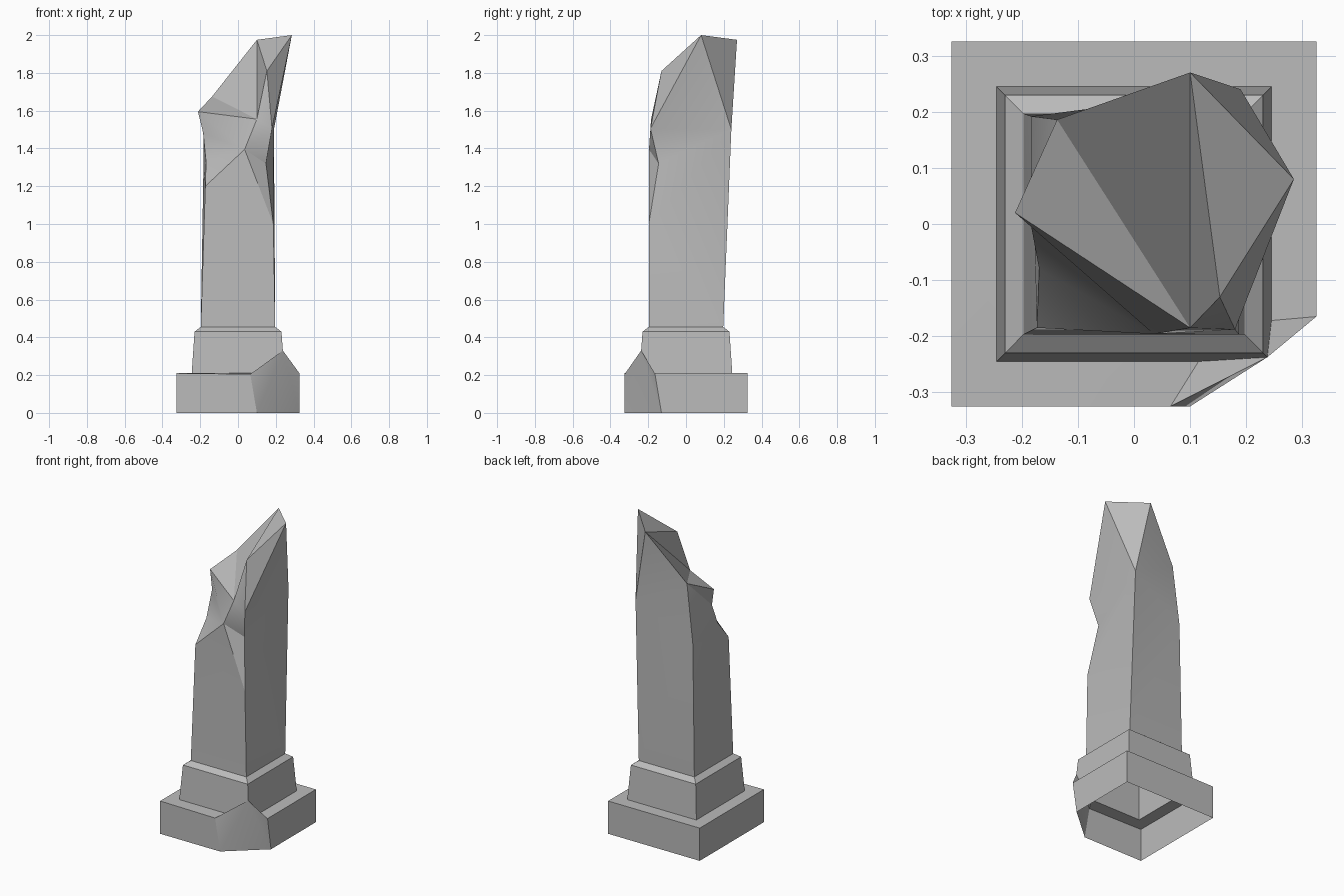
import bpy
import math

# Remove the default cube only
cube = bpy.data.objects.get("Cube")
if cube:
    bpy.data.objects.remove(cube, do_unlink=True)

stone = bpy.data.materials.new("grey_stone")
stone.use_nodes = True
grey = (0.5, 0.5, 0.5, 1)
stone.diffuse_color = grey
stone.node_tree.nodes["Principled BSDF"].inputs["Base Color"].default_value = grey


def part(name, points, faces):
    """Mesh from named points; each face is a string of point names."""
    used = [p for p in points if any(p in f.split() for f in faces)]
    mesh = bpy.data.meshes.new(name)
    mesh.from_pydata([points[p] for p in used], [],
                     [[used.index(p) for p in f.split()] for f in faces])
    mesh.materials.append(stone)
    mesh.update()
    obj = bpy.data.objects.new(name, mesh)
    bpy.context.collection.objects.link(obj)
    bpy.ops.object.select_all(action='DESELECT')
    obj.select_set(True)
    bpy.context.view_layer.objects.active = obj
    bpy.ops.object.shade_smooth_by_angle(angle=math.radians(30))
    return obj


def square(tag, half, z):
    """Four named corners: front/back (f, b) and left/right on screen (l, r)."""
    return {fb + lr + tag: (sx * half, sy * half, z)
            for fb, sy in (("f", -1), ("b", 1))
            for lr, sx in (("l", -1), ("r", 1))}


# Base points: stacked squares plus the broken corner
base = {}
for tag, half, z in (("_foot", .325, 0), ("_ledge", .325, .21), ("_sill", .245, .21),
                     ("_rim", .23, .43), ("_neck", .197, .455)):
    base.update(square(tag, half, z))
base.update({
    "cut_foot_f": (.1, -.325, 0), "cut_foot_r": (.325, -.13, 0),
    "cut_ledge_f": (.065, -.325, .205), "cut_ledge_r": (.325, -.165, .21),
    "cut_sill_f": (.115, -.245, .21), "cut_sill_r": (.245, -.172, .21),
    "cut_tip": (.2375, -.2375, .33),
})

# Plinth, open underneath
part("plinth", base, [
    "fl_foot cut_foot_f cut_ledge_f fl_ledge",
    "cut_foot_r br_foot br_ledge cut_ledge_r",
    "br_foot bl_foot bl_ledge br_ledge",
    "bl_foot fl_foot fl_ledge bl_ledge",
    "fl_ledge cut_ledge_f cut_sill_f fl_sill",
    "cut_ledge_r br_ledge br_sill cut_sill_r",
    "br_ledge bl_ledge bl_sill br_sill",
    "bl_ledge fl_ledge fl_sill bl_sill"])

# Tapered collar with bevelled top
corners = ["fl", "fr", "br", "bl"]
bevel = [f"{a}_rim {b}_rim {b}_neck {a}_neck"
         for a, b in zip(corners, corners[1:] + corners[:1])]
part("collar", base, bevel + [
    "fl_sill cut_sill_f cut_tip fr_rim fl_rim",
    "cut_sill_r br_sill br_rim fr_rim cut_tip",
    "br_sill bl_sill bl_rim br_rim",
    "bl_sill fl_sill fl_rim bl_rim"])

# Chipped surface fanning out from its tip
chip = ["cut_sill_f", "cut_ledge_f", "cut_foot_f", "cut_foot_r", "cut_ledge_r", "cut_sill_r"]
part("broken_corner", base, [f"cut_tip {a} {b}" for a, b in zip(chip, chip[1:])])

# Shaft with a slanted, broken top
shaft = square("", .197, .455)
shaft.update({
    "peak": (.1, .27, 1.975), "tip": (.285, .08, 2), "notch": (.153, -.13, 1.81),
    "low": (.1, -.185, 1.555), "back": (-.137, .186, 1.675), "spur": (-.212, .02, 1.595),
    "under": (-.184, 0, 1.48), "hollow": (-.169, -.08, 1.33), "side": (-.173, -.185, 1.2),
    "crease": (.035, -.196, 1.395), "lip": (.18, -.188, 1.505), "dent": (.148, -.145, 1.32),
    "edge": (.187, -.197, 1.0), "bend": (.19, .24, 1.5), "knee": (-.183, .192, 1.3),
})
part("shaft", shaft, [
    # front
    "fl fr edge side", "side edge crease", "edge dent crease",
    "dent lip crease", "lip low crease",
    # hollow beneath the spur
    "crease low spur", "crease spur under", "crease under hollow", "crease hollow side",
    # side towards +x
    "fr br edge", "br bend edge", "edge bend dent", "dent bend lip",
    "bend tip lip", "tip notch lip", "notch low lip",
    # back
    "br bl knee bend", "knee back bend", "back peak bend", "peak tip bend",
    # side towards -x
    "bl fl side knee", "side hollow knee", "hollow under knee",
    "under spur back", "under back knee",
    # broken top
    "spur low back", "back low peak", "low notch peak", "notch tip peak"])
